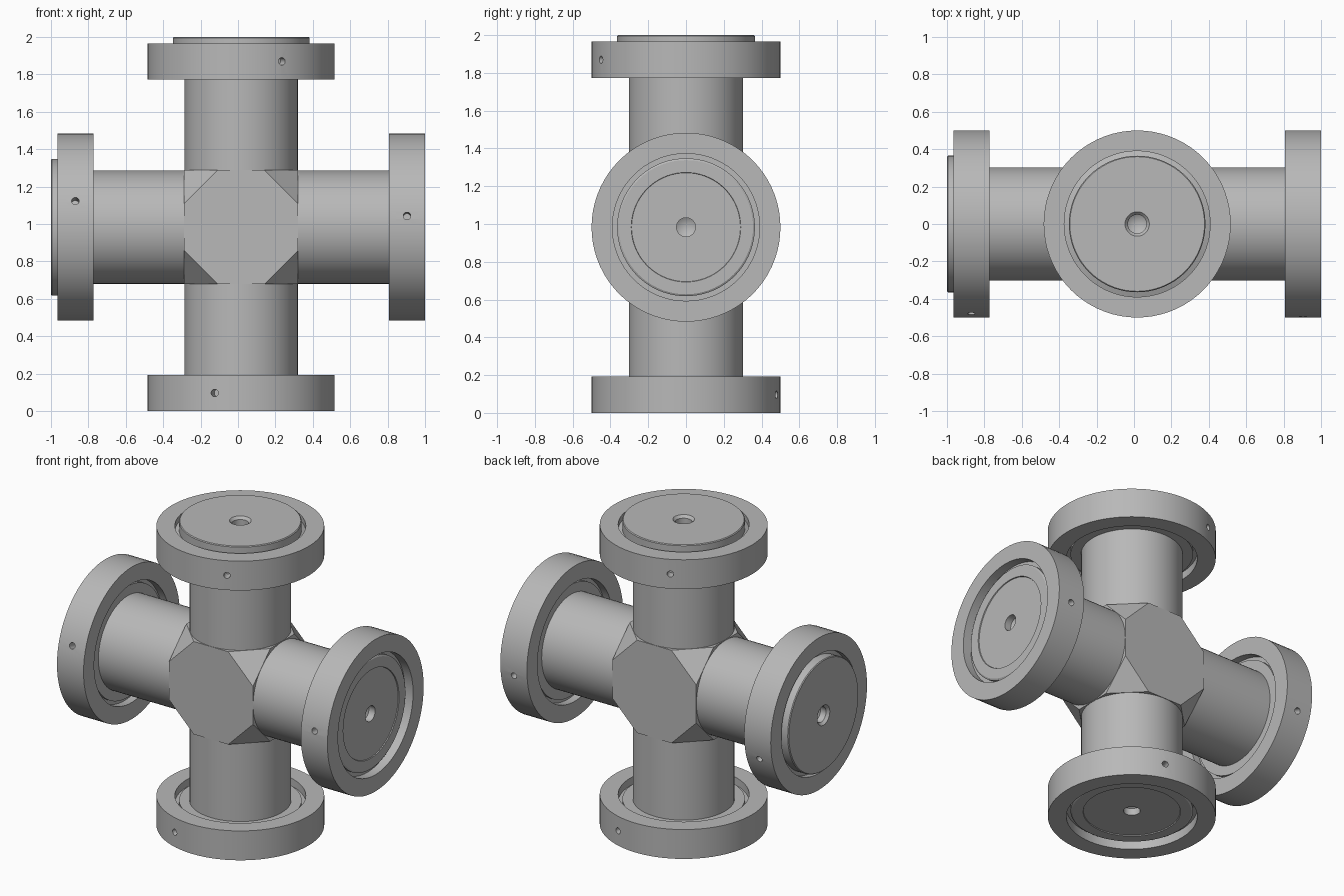
import bpy, bmesh, math
from mathutils import Vector, Matrix

default = bpy.data.objects.get("Cube")
if default:
    bpy.data.objects.remove(default, do_unlink=True)

CENTRE = Vector((0.017, 0, 0.983))
HALF = 0.305          # half width of the central block
RADIUS = 0.5          # flange radius
FACE, BACK = 0.983, 0.79

steel = bpy.data.materials.new("grey steel")
steel.use_nodes = True
colour = (0.48, 0.48, 0.48, 1)
steel.diffuse_color = colour
steel.node_tree.nodes["Principled BSDF"].inputs["Base Color"].default_value = colour


def make_object(name, bm):
    bmesh.ops.recalc_face_normals(bm, faces=bm.faces)
    mesh = bpy.data.meshes.new(name)
    bm.to_mesh(mesh)
    bm.free()
    mesh.materials.append(steel)
    obj = bpy.data.objects.new(name, mesh)
    bpy.context.collection.objects.link(obj)
    return obj


def select(obj):
    bpy.ops.object.select_all(action='DESELECT')
    obj.select_set(True)
    bpy.context.view_layer.objects.active = obj


def smooth(obj):
    select(obj)
    bpy.ops.object.shade_smooth_by_angle(angle=math.radians(25))


def lathe(name, profile, axis, steps=72):
    """Revolve (radius, distance) points about an axis through the centre."""
    bm = bmesh.new()
    verts = [bm.verts.new((r, 0, d)) for r, d in profile]
    edges = [bm.edges.new(pair) for pair in zip(verts, verts[1:])]
    bmesh.ops.spin(bm, geom=verts + edges, cent=(0, 0, 0), axis=(0, 0, 1),
                   angle=math.tau, steps=steps, use_merge=True)
    bmesh.ops.remove_doubles(bm, verts=bm.verts, dist=1e-5)
    turn = axis.to_track_quat('Z', 'Y').to_matrix().to_4x4()
    bm.transform(Matrix.Translation(CENTRE) @ turn)
    return make_object(name, bm)


def drill(obj, point, direction):
    """Cut a small blind port into the flange rim."""
    bm = bmesh.new()
    turn = direction.to_track_quat('Z', 'Y').to_matrix().to_4x4()
    bmesh.ops.create_cone(bm, cap_ends=True, segments=20, radius1=0.02, radius2=0.02,
                          depth=0.12, matrix=Matrix.Translation(point) @ turn)
    cutter = make_object("port_cutter", bm)
    cutter.hide_render = True
    select(obj)
    mod = obj.modifiers.new("port", 'BOOLEAN')
    mod.operation, mod.solver, mod.object = 'DIFFERENCE', 'EXACT', cutter
    bpy.ops.object.modifier_apply(modifier=mod.name)
    bpy.data.objects.remove(cutter, do_unlink=True)


# Central block: cube with its eight corners sliced off
bm = bmesh.new()
bmesh.ops.create_cube(bm, size=2 * HALF)
for sx in (-1, 1):
    for sy in (-1, 1):
        for sz in (-1, 1):
            normal = Vector((sx, sy, sz)).normalized()
            cut = bmesh.ops.bisect_plane(
                bm, geom=bm.verts[:] + bm.edges[:] + bm.faces[:], dist=1e-5,
                plane_co=normal * (3 * HALF - 0.18) / math.sqrt(3),
                plane_no=normal, clear_outer=True)
            rim = [g for g in cut["geom_cut"] if isinstance(g, bmesh.types.BMEdge)]
            bmesh.ops.contextual_create(bm, geom=rim)
bm.transform(Matrix.Translation(CENTRE))
make_object("centre_block", bm)

# Flange outlines: raised plug, recessed plug, and their shared rim and back
raised = [(0, 0.93), (0.05, 0.96), (0.05, 1.0), (0.065, 1.017),
          (0.36, 1.017), (0.365, 1.012), (0.365, 0.955), (0.39, 0.945)]
recessed = [(0, 0.87), (0.05, 0.9), (0.05, 0.945), (0.288, 0.945), (0.29, 0.951),
            (0.355, 0.951), (0.365, 0.945), (0.365, 0.925), (0.39, 0.925)]
rim_and_back = [(0.39, FACE), (RADIUS, FACE), (RADIUS, BACK), (0.39, BACK),
                (0.39, BACK + 0.05), (0.365, BACK + 0.05),
                (0.365, BACK + 0.03), (0, BACK + 0.03)]

# Each arm: name, axis, plug outline, cross direction and offset of the rim ports
X, Z = Vector((1, 0, 0)), Vector((0, 0, 1))
arms = [("top", Z, raised, X, 0.218),
        ("bottom", -Z, recessed, X, -0.142),
        ("left", X, recessed, Z, 0.06),
        ("right", -X, raised, Z, 0.14)]

for side, axis, plug, cross, offset in arms:
    tube = lathe(side + "_tube", [(0, 0.1), (0.303, 0.1), (0.303, BACK + 0.05),
                                  (0, BACK + 0.05)], axis)
    smooth(tube)
    flange = lathe(side + "_flange", plug + rim_and_back, axis)
    depth = math.sqrt(RADIUS ** 2 - offset ** 2)
    radial = cross * offset + Vector((0, -depth, 0))
    for sign in (1, -1):
        drill(flange, CENTRE + axis * (FACE + BACK) / 2 + radial * sign,
              radial.normalized() * sign)
    smooth(flange)
